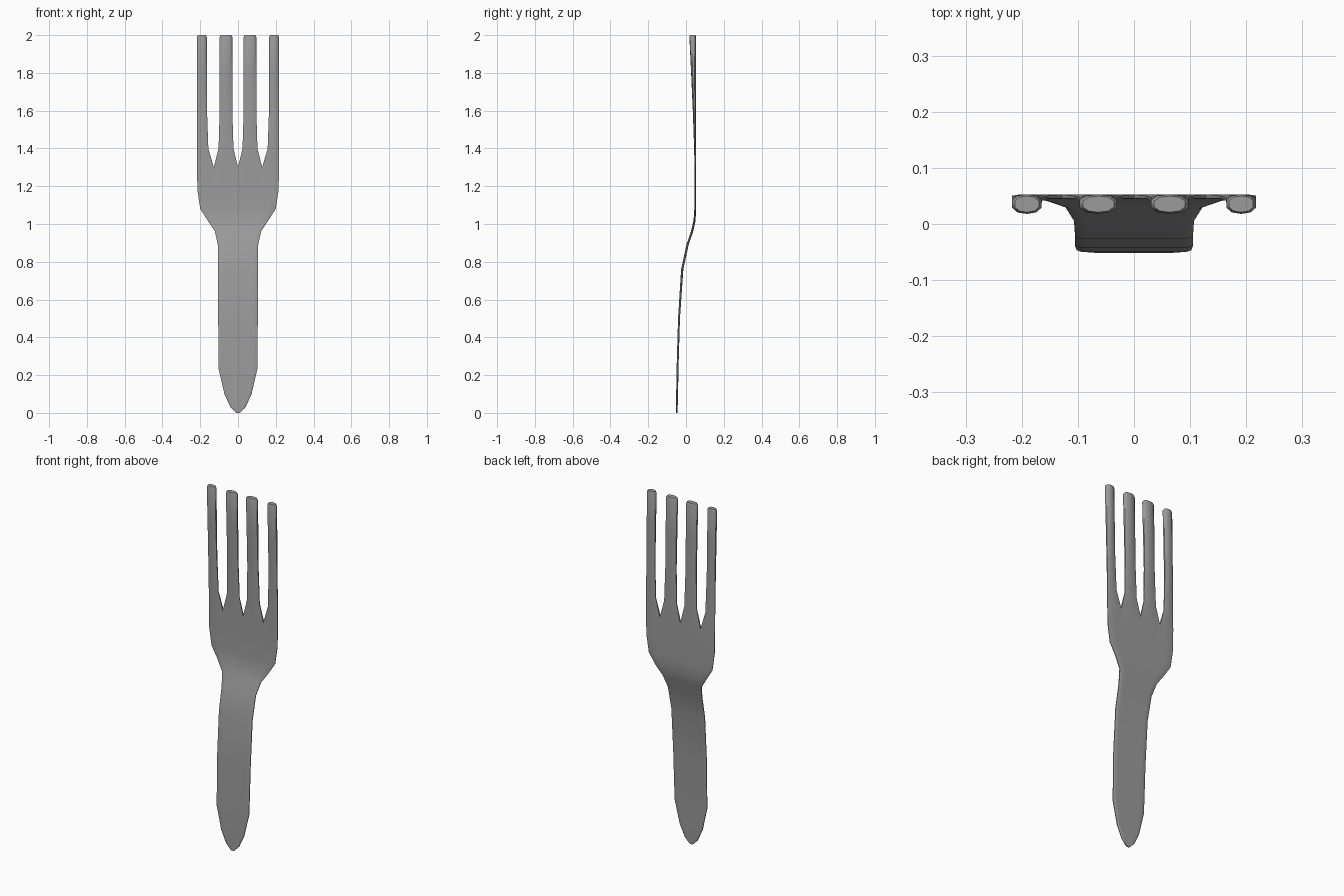
import bpy
import bmesh

cube = bpy.data.objects.get("Cube")
if cube:
    bpy.data.objects.remove(cube, do_unlink=True)

# Plain steel material
steel = bpy.data.materials.new("grey_steel")
steel.use_nodes = True
colour = (0.33, 0.33, 0.33, 1)
steel.diffuse_color = colour
steel.node_tree.nodes["Principled BSDF"].inputs["Base Color"].default_value = colour

NOTCH = 1.3
# Handle and palm: height, half width, front y, back y
BODY = [
    (0.00, 0.010, -.052, -.046), (0.03, 0.040, -.052, -.044),
    (0.10, 0.072, -.052, -.042), (0.23, 0.102, -.050, -.040),
    (0.50, 0.105, -.042, -.032), (0.76, 0.105, -.026, -.014),
    (0.89, 0.107, 0.002, 0.014), (0.96, 0.122, 0.026, 0.038),
    (1.02, 0.162, 0.040, 0.051), (1.08, 0.200, 0.044, 0.053),
    (1.18, 0.215, 0.045, 0.053), (NOTCH, 0.217, 0.045, 0.053),
]
# Tines: height, gap beside inner tine, gap beside outer tine, front y, back y, tip scale
TINES = [
    (1.40, 0.024, 0.029, 0.043, 0.053, 1), (1.60, 0.030, 0.036, 0.036, 0.053, 1),
    (1.80, 0.030, 0.037, 0.027, 0.053, 1), (1.99, 0.030, 0.037, 0.018, 0.053, 1),
    (2.00, 0.030, 0.037, 0.018, 0.053, 0.82),
]
SPLIT = 0.128
HALF = 0.217
ACROSS = [0, 0.18, 0.5, 0.82, 1]
ROUND = [0.38, 0.85, 1, 0.85, 0.38]


def ring(bm, z, x0, x1, front, back, factors):
    """Front row left to right, then back row left to right."""
    mid, h = (front + back) / 2, (back - front) / 2
    return [[bm.verts.new((x0 + (x1 - x0) * t, mid + s * h * f, z))
             for t, f in zip(ACROSS, factors)] for s in (-1, 1)]


def strip(bm, i):
    """One of four lengthwise strips, running from handle end to tine tip."""
    outer_left, outer_right = i == 0, i == 3
    rows = []
    bounds = [-HALF, -SPLIT, 0, SPLIT, HALF]
    flat = [1] * 5
    if outer_left:
        flat[:2] = [0.4, 0.9]
    if outer_right:
        flat[3:] = [0.9, 0.4]
    for z, w, f, b in BODY:
        k = w / HALF
        rows.append((z, ring(bm, z, bounds[i] * k, bounds[i + 1] * k, f, b, flat)))
    for z, inner, outer, f, b, s in TINES:
        x0, x1 = bounds[i], bounds[i + 1]
        # Gaps differ slightly on the two sides of each slot
        if i == 0:
            x1 -= outer
        elif i == 1:
            x0, x1 = x0 + inner + 0.001, x1 - inner
        elif i == 2:
            x0, x1 = x0 + inner, x1 - inner - 0.001
        else:
            x0 += outer
        cx, cy = (x0 + x1) / 2, (f + b) / 2
        x0, x1 = cx + (x0 - cx) * s, cx + (x1 - cx) * s
        f, b = cy + (f - cy) * s, cy + (b - cy) * s
        rows.append((z, ring(bm, z, x0, x1, f, b, ROUND)))
    for (z, (fa, ba)), (_, (fb, bb)) in zip(rows, rows[1:]):
        for j in range(4):
            bm.faces.new((fa[j], fa[j + 1], fb[j + 1], fb[j]))
            bm.faces.new((ba[j + 1], ba[j], bb[j], bb[j + 1]))
        if outer_left or z >= NOTCH:
            bm.faces.new((ba[0], fa[0], fb[0], bb[0]))
        if outer_right or z >= NOTCH:
            bm.faces.new((fa[4], ba[4], bb[4], fb[4]))
    # Close the handle end and the tine tip
    for f, b in (rows[0][1], rows[-1][1]):
        bm.faces.new(f + b[::-1])


bm = bmesh.new()
for i in range(4):
    strip(bm, i)
bmesh.ops.remove_doubles(bm, verts=bm.verts, dist=0.0001)
bmesh.ops.recalc_face_normals(bm, faces=bm.faces)

mesh = bpy.data.meshes.new("fork")
bm.to_mesh(mesh)
bm.free()
mesh.materials.append(steel)
fork = bpy.data.objects.new("fork", mesh)
bpy.context.collection.objects.link(fork)
bpy.context.view_layer.objects.active = fork
fork.select_set(True)
bpy.ops.object.shade_smooth_by_angle(angle=0.9)
